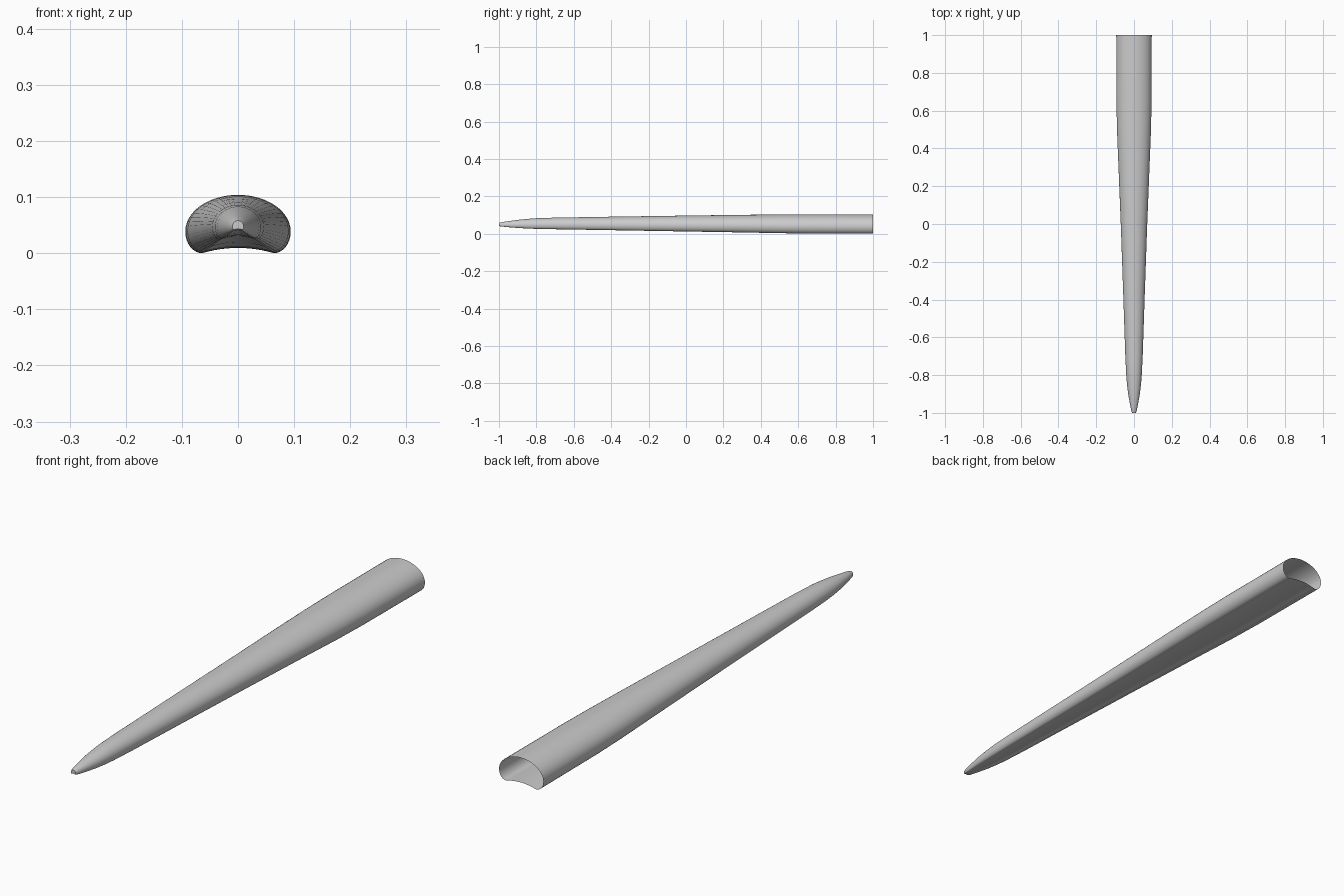
import bpy, bmesh, math

cube = bpy.data.objects.get("Cube")
if cube:
    bpy.data.objects.remove(cube)

# Stations along the body: y, half width, bottom, top
STATIONS = [
    (-1.0, 0.010, 0.042, 0.058), (-0.99, 0.014, 0.039, 0.061),
    (-0.95, 0.022, 0.035, 0.067), (-0.9, 0.031, 0.031, 0.074),
    (-0.85, 0.037, 0.028, 0.079), (-0.8, 0.041, 0.026, 0.083),
    (-0.7, 0.046, 0.024, 0.086), (-0.4, 0.056, 0.019, 0.091),
    (0.0, 0.070, 0.012, 0.097), (0.3, 0.082, 0.007, 0.101),
    (0.5, 0.090, 0.003, 0.103), (0.65, 0.093, 0.001, 0.104),
    (1.0, 0.094, 0.0, 0.104),
]


def half_profile():
    """Domed top, rounded lower side and hollowed underside, in unit size."""
    side = 0.37
    pts = []
    for i in range(13):
        a = math.pi / 2 * (1 - i / 12)
        pts.append((math.cos(a), side + (1 - side) * math.sin(a)))
    for i in range(1, 9):
        a = math.pi / 2 * i / 8
        pts.append((0.68 + 0.32 * math.cos(a), side * (1 - math.sin(a))))
    for i in range(1, 7):
        x = 0.68 * (1 - i / 6)
        pts.append((x, 0.09 * (1 - (x / 0.68) ** 2)))
    return pts


half = half_profile()
profile = half + [(-x, z) for x, z in half[-2:0:-1]]

# Tapered shell, closed at the tip and open at the back
bm = bmesh.new()
rings = [[bm.verts.new((x * w, y, lo + z * (hi - lo))) for x, z in profile]
         for y, w, lo, hi in STATIONS]
n = len(profile)
for r, s in zip(rings, rings[1:]):
    for i in range(n):
        j = (i + 1) % n
        bm.faces.new((r[i], r[j], s[j], s[i]))
bm.faces.new(rings[0])
bmesh.ops.recalc_face_normals(bm, faces=bm.faces)
if max(bm.faces, key=lambda f: f.calc_center_median().z).normal.z < 0:
    bmesh.ops.reverse_faces(bm, faces=bm.faces)

mesh = bpy.data.meshes.new("tapered_shell")
bm.to_mesh(mesh)
bm.free()
shell = bpy.data.objects.new("tapered_shell", mesh)
bpy.context.collection.objects.link(shell)

# Plain grey
grey = bpy.data.materials.new("light_grey")
grey.use_nodes = True
colour = (0.6, 0.6, 0.6, 1)
grey.diffuse_color = colour
grey.node_tree.nodes["Principled BSDF"].inputs["Base Color"].default_value = colour
mesh.materials.append(grey)

bpy.context.view_layer.objects.active = shell
shell.select_set(True)
bpy.ops.object.shade_smooth_by_angle(angle=math.radians(40))
